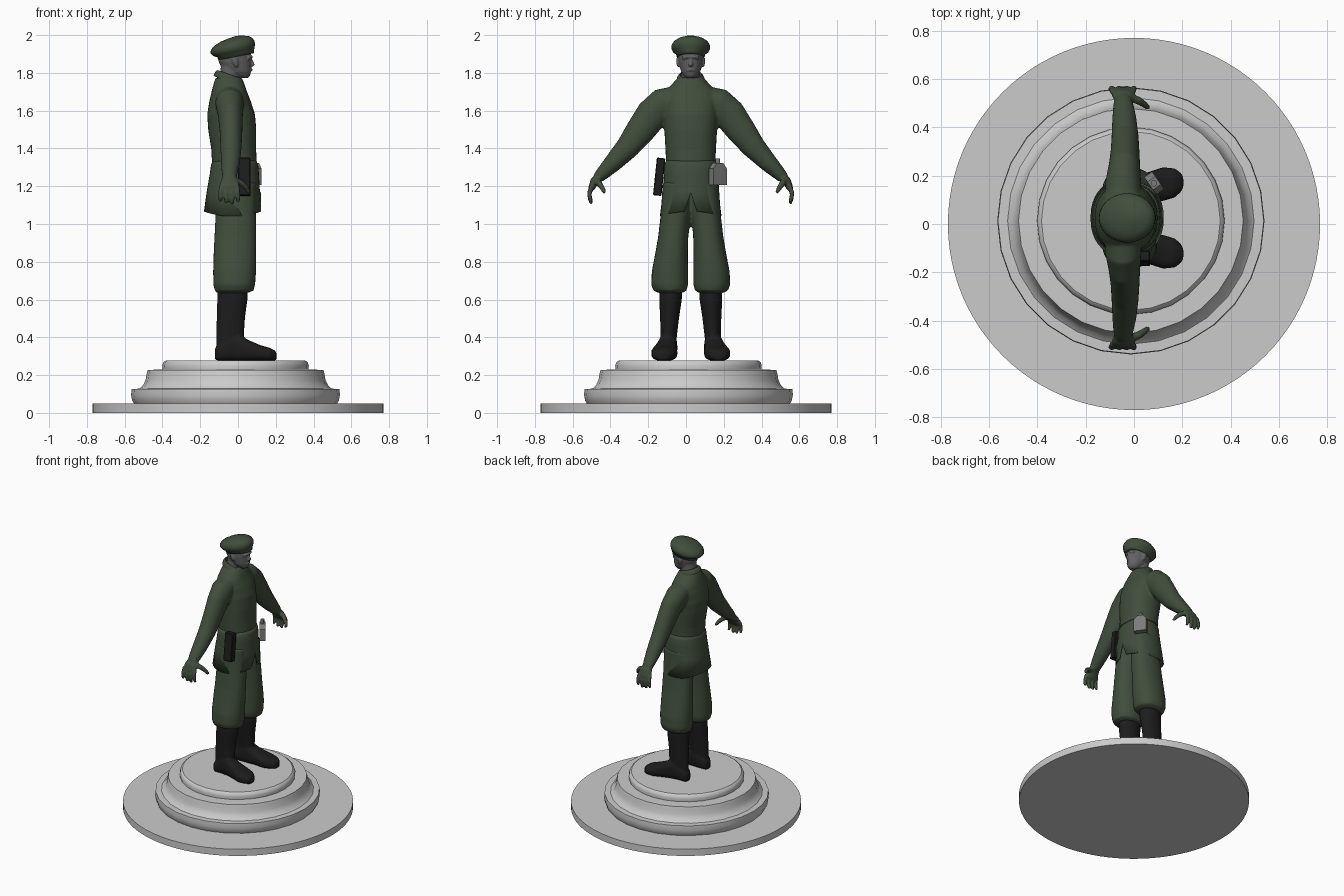
import bpy, bmesh, math
from mathutils import Vector, Matrix

CY = 0.025  # figure's mirror plane in y
X, Z = Vector((1, 0, 0)), Vector((0, 0, 1))


def material(name, col):
    m = bpy.data.materials.new(name)
    m.diffuse_color = (*col, 1)
    return m


GREEN = material("green_cloth", (0.052, 0.075, 0.045))
BLACK = material("black_leather", (0.012, 0.012, 0.012))
SKIN = material("dark_grey", (0.12, 0.12, 0.12))
METAL = material("canteen_grey", (0.2, 0.2, 0.2))


def sgnpow(v, p):
    return math.copysign(abs(v) ** p, v)


def tube(bm, pts, axis=None, ref=X, n=24, power=2.0, caps=True):
    """Loft elliptical rings (x, y, z, radius along ref, radius across)."""
    cs = [Vector(p[:3]) + Vector((0, CY, 0)) for p in pts]
    rings = []
    for i, p in enumerate(pts):
        t = axis or (cs[min(i + 1, len(cs) - 1)] - cs[max(i - 1, 0)])
        t = t.normalized()
        u = (ref - t * ref.dot(t)).normalized()
        v = t.cross(u)
        ring = []
        for k in range(n):
            a = 2 * math.pi * k / n
            ring.append(bm.verts.new(cs[i] + u * p[3] * sgnpow(math.cos(a), 2 / power)
                                     + v * p[4] * sgnpow(math.sin(a), 2 / power)))
        rings.append(ring)
    for a, b in zip(rings, rings[1:]):
        for k in range(n):
            bm.faces.new((a[k], a[(k + 1) % n], b[(k + 1) % n], b[k]))
    if caps:
        bm.faces.new(rings[0][::-1])
        bm.faces.new(rings[-1])
    return rings


def spans(rows):
    """Rows (z, x min, x max, half depth in y) -> horizontal rings."""
    return [((a + b) / 2, 0, z, (b - a) / 2, r) for z, a, b, r in rows]


def finish(name, bm, mat=None, voxel=0, smooth=3, angle=40):
    bmesh.ops.recalc_face_normals(bm, faces=bm.faces[:])
    me = bpy.data.meshes.new(name)
    bm.to_mesh(me)
    bm.free()
    ob = bpy.data.objects.new(name, me)
    bpy.context.collection.objects.link(ob)
    if mat:
        me.materials.append(mat)
    if voxel:
        r = ob.modifiers.new("blend", 'REMESH')
        r.mode, r.voxel_size, r.use_smooth_shade = 'VOXEL', voxel, True
        s = ob.modifiers.new("soften", 'SMOOTH')
        s.factor, s.iterations = 0.5, smooth
    elif angle:
        bpy.ops.object.select_all(action='DESELECT')
        bpy.context.view_layer.objects.active = ob
        ob.select_set(True)
        bpy.ops.object.shade_smooth_by_angle(angle=math.radians(angle))
    return ob


def lathe(name, profile, n, cx=0, cy=0):
    bm = bmesh.new()
    tube(bm, [(cx, cy - CY, z, r, r) for r, z in profile], axis=Z, n=n)
    return finish(name, bm, angle=35)


# Round base plate and stepped pedestal
lathe("base_plate", [(0.77, 0), (0.77, 0.05)], 96)
lathe("pedestal", [(0.535, 0.045), (0.547, 0.065), (0.553, 0.095), (0.55, 0.127), (0.51, 0.128),
                   (0.49, 0.145), (0.476, 0.175), (0.471, 0.205), (0.465, 0.228), (0.386, 0.229),
                   (0.388, 0.25), (0.382, 0.268), (0.37, 0.277)], 28, -0.013, 0.013)

# Boots
bm = bmesh.new()
for s in (1, -1):
    tube(bm, [(-0.042, s * .117, .30, .072, .042), (-0.042, s * .117, .40, .073, .043),
              (-0.038, s * .112, .50, .075, .05), (-0.03, s * .107, .60, .08, .06),
              (-0.03, s * .105, .67, .08, .061)], axis=Z)
    tube(bm, [(-.122, s * .118, .312, .03, .022), (-.105, s * .118, .32, .043, .04),
              (-.05, s * .118, .345, .068, .048), (0, s * .122, .348, .073, .048),
              (.05, s * .130, .332, .056, .057), (.12, s * .140, .316, .042, .07),
              (.17, s * .145, .310, .034, .06), (.195, s * .147, .304, .027, .038),
              (.204, s * .148, .3, .018, .02)], axis=X, ref=Z, power=2.6)
for v in bm.verts:
    v.co.z = max(v.co.z, 0.277)
finish("boots", bm, BLACK, 0.007, 2)

# Baggy trousers gathered over the boots
bm = bmesh.new()
for s in (1, -1):
    tube(bm, [(-.03, s * .107, .635, .082, .064), (-.02, s * .110, .648, .103, .088),
              (-.02, s * .112, .68, .111, .098), (-.018, s * .110, .75, .114, .096),
              (-.016, s * .101, .85, .113, .086), (-.014, s * .093, .93, .111, .080),
              (-.012, s * .081, 1.05, .107, .078), (-.015, s * .074, 1.22, .11, .074)],
         axis=Z, power=2.2)
finish("trousers", bm, GREEN, 0.009, 2)

# Tunic with sleeves and hands
bm = bmesh.new()
tube(bm, spans([(1.24, -.14, .10, .132), (1.31, -.137, .10, .130), (1.4, -.142, .096, .134),
                (1.5, -.158, .097, .140), (1.58, -.163, .09, .146), (1.65, -.152, .068, .15),
                (1.70, -.14, .048, .135), (1.74, -.13, .035, .10), (1.775, -.118, .02, .068)]),
     axis=Z, n=32, power=2.2)
for s in (1, -1):
    tube(bm, [(-.045, s * .07, 1.675, .07, .06), (-.045, s * .14, 1.64, .075, .085),
              (-.04, s * .205, 1.58, .066, .086), (-.037, s * .27, 1.49, .06, .077),
              (-.037, s * .335, 1.405, .056, .063), (-.04, s * .41, 1.325, .05, .049),
              (-.044, s * .465, 1.27, .042, .037), (-.045, s * .49, 1.245, .036, .03)])
    tube(bm, [(-.045, s * .48, 1.255, .034, .026), (-.045, s * .51, 1.225, .048, .023),
              (-.045, s * .527, 1.185, .052, .017)])
    for dx, drop in ((-.042, .012), (-.014, 0), (.014, -.002), (.041, .008)):
        x = -.046 + dx
        tube(bm, [(x, s * .522, 1.205, .013, .013), (x + dx * .1, s * .536, 1.165, .013, .013),
                  (x + dx * .15, s * .534, 1.135 + drop / 2, .012, .012),
                  (x + dx * .15, s * .526, 1.108 + drop, .009, .009)], n=10)
    tube(bm, [(-.025, s * .50, 1.235, .018, .018), (.02, s * .485, 1.215, .017, .017),
              (.045, s * .468, 1.19, .014, .014), (.06, s * .455, 1.165, .01, .01)], n=10)
finish("tunic", bm, GREEN, 0.007, 3)

# Tunic skirt with a front slit
bm = bmesh.new()
rings = tube(bm, spans([(1.335, -.135, .098, .131), (1.31, -.143, .107, .140), (1.26, -.15, .111, .142),
                        (1.17, -.166, .116, .147), (1.06, -.18, .123, .163)]),
             axis=Z, n=36, power=2.25, caps=False)
rings[-1][0].co.z = 1.165
for k, v in enumerate(rings[-1]):
    if k:
        v.co.z += 0.012 * math.cos(4 * math.pi * k / 36) - 0.006
skirt = finish("tunic_skirt", bm, GREEN, angle=60)
sol = skirt.modifiers.new("cloth", 'SOLIDIFY')
sol.thickness, sol.offset = 0.008, -1

# Turned collar
bm = bmesh.new()
tilt = Vector((0.35, 0, 1))
tube(bm, [(-.048, 0, 1.755, .086, .076), (-.047, 0, 1.772, .082, .073), (-.046, 0, 1.785, .074, .066),
          (-.046, 0, 1.793, .066, .058), (-.046, 0, 1.77, .056, .05)], axis=tilt, n=28, caps=False)
finish("collar", bm, GREEN, angle=60)

# Head, neck and facial features
bm = bmesh.new()
tube(bm, spans([(1.73, -.10, .01, .05), (1.78, -.094, .006, .05), (1.86, -.09, .01, .05)]), axis=Z)
tube(bm, spans([(1.772, .005, .05, .02), (1.785, -.03, .064, .036), (1.805, -.06, .068, .05),
                (1.83, -.088, .07, .058), (1.86, -.103, .07, .064), (1.90, -.106, .068, .067),
                (1.94, -.09, .06, .06)]), axis=Z)
tube(bm, [(.062, 0, 1.882, .008, .007), (.072, 0, 1.86, .01, .009), (.078, 0, 1.843, .011, .014),
          (.07, 0, 1.833, .007, .01)], axis=Z, n=10)
tube(bm, [(.054, -.042, 1.878, .008, .01), (.071, -.02, 1.885, .007, .008), (.071, .02, 1.885, .007, .008),
          (.054, .042, 1.878, .008, .01)], n=10)
tube(bm, [(.062, -.022, 1.813, .005, .005), (.073, 0, 1.816, .006, .007), (.062, .022, 1.813, .005, .005)], n=8)
for s in (1, -1):
    tube(bm, [(-.008, s * .064, 1.832, .008, .007), (-.014, s * .068, 1.855, .016, .009),
              (-.02, s * .068, 1.88, .014, .008)], axis=Z, n=12)
finish("head", bm, SKIN, 0.0045, 2)

# Beret, tipped up at the front
bm = bmesh.new()
tube(bm, [(-.008, 0, 1.886, .09, .068), (-.009, 0, 1.888, .097, .075), (-.012, 0, 1.902, .099, .078),
          (-.022, 0, 1.912, .112, .094), (-.028, 0, 1.928, .12, .102), (-.028, 0, 1.945, .118, .102),
          (-.024, 0, 1.965, .102, .09), (-.018, 0, 1.98, .075, .066), (-.012, 0, 1.99, .04, .035),
          (-.01, 0, 1.995, .008, .008)], axis=Vector((-.2, 0, 1)), n=32)
finish("beret", bm, GREEN, angle=70)

# Holster on the right hip
bm = bmesh.new()
bmesh.ops.create_cube(bm, size=1, matrix=Matrix.Translation((.033, -.142, 1.25))
                      @ Matrix.Rotation(math.radians(-6), 4, 'X') @ Matrix.Diagonal((.065, .045, .2, 1)))
bmesh.ops.bevel(bm, geom=bm.edges[:], offset=.004, segments=1, affect='EDGES')
finish("holster", bm, BLACK, angle=0)

# Canteen on the left front, with a short cap
bm = bmesh.new()
f = bm.faces.new([bm.verts.new((-.018, w, z)) for w, z in
                  ((-.044, -.062), (.044, -.062), (.044, .025), (.02, .055), (-.02, .055), (-.044, .025))])
ext = bmesh.ops.extrude_face_region(bm, geom=[f])
bmesh.ops.translate(bm, vec=(.04, 0, 0), verts=[v for v in ext['geom'] if isinstance(v, bmesh.types.BMVert)])
bmesh.ops.create_cone(bm, cap_ends=True, segments=12, radius1=.013, radius2=.013, depth=.03,
                      matrix=Matrix.Translation((0, 0, .065)))
bm.transform(Matrix.Translation((.082, .168, 1.268)) @ Matrix.Rotation(math.radians(35), 4, 'Z'))
finish("canteen", bm, METAL, angle=30)
